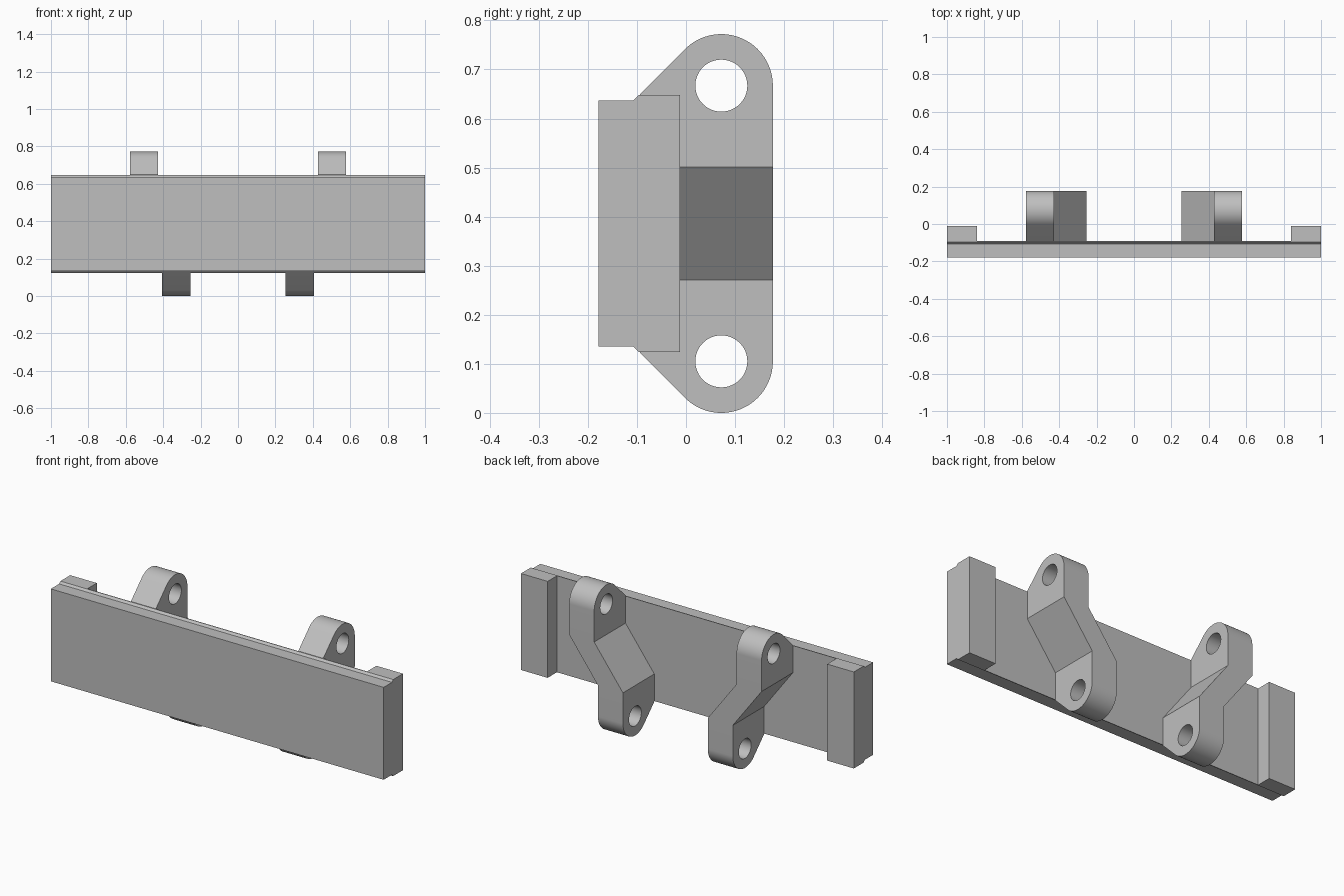
import bpy, bmesh, math
from mathutils import Matrix

cube = bpy.data.objects.get("Cube")
if cube:
    bpy.data.objects.remove(cube, do_unlink=True)

HEIGHT = 0.772
MID = HEIGHT / 2
EYE_Y, EYE_Z, EYE_R, HOLE_R = 0.072, 0.667, 0.105, 0.053
PLATE_BACK = -0.092

grey = bpy.data.materials.new("plain grey")
grey.use_nodes = True
grey.diffuse_color = (0.52, 0.52, 0.52, 1)
grey.node_tree.nodes["Principled BSDF"].inputs["Base Color"].default_value = (0.52, 0.52, 0.52, 1)


def add_object(name, bm):
    bmesh.ops.recalc_face_normals(bm, faces=bm.faces)
    mesh = bpy.data.meshes.new(name)
    bm.to_mesh(mesh)
    bm.free()
    mesh.materials.append(grey)
    obj = bpy.data.objects.new(name, mesh)
    bpy.context.collection.objects.link(obj)
    return obj


def select_only(obj):
    bpy.ops.object.select_all(action='DESELECT')
    obj.select_set(True)
    bpy.context.view_layer.objects.active = obj


def prism(upper_half, x0, x1):
    """Extrude along x an outline of (y, z) points mirrored about mid height."""
    outline = upper_half + [(y, HEIGHT - z) for y, z in reversed(upper_half)]
    bm = bmesh.new()
    face = bm.faces.new([bm.verts.new((x0, y, z)) for y, z in outline])
    new = bmesh.ops.extrude_face_region(bm, geom=[face])["geom"]
    verts = [v for v in new if isinstance(v, bmesh.types.BMVert)]
    bmesh.ops.translate(bm, verts=verts, vec=(x1 - x0, 0, 0))
    return bm


# Front plate with chamfered rear lip
add_object("front_plate", prism(
    [(-0.178, 0.637), (-0.107, 0.637), (-0.096, 0.648), (PLATE_BACK, 0.648)], -1, 1))

# Raised blocks at both ends
for side, label in ((1, "left"), (-1, "right")):
    add_object(label + "_end_block", prism(
        [(PLATE_BACK, 0.648), (-0.012, 0.648)], side * 0.84, side))

# Bracket outline: sloped web running tangent into a rounded eye
root_y = -0.094
slope_z = EYE_Z + EYE_R * math.sqrt(2) + root_y - EYE_Y
bracket_outline = [(root_y, slope_z)]
for i in range(37):
    a = math.radians(135 * (1 - i / 36))
    bracket_outline.append((EYE_Y + EYE_R * math.cos(a), EYE_Z + EYE_R * math.sin(a)))

BEND_LOW, BEND_HIGH = 0.271, 0.501


def make_bracket(label, side):
    bm = prism(bracket_outline, 0, 0.15)
    for z in (BEND_LOW, BEND_HIGH):
        bmesh.ops.bisect_plane(bm, geom=bm.verts[:] + bm.edges[:] + bm.faces[:],
                               plane_co=(0, 0, z), plane_no=(0, 0, 1))
    obj = add_object(label + "_bracket", bm)

    # Pin holes through both eyes
    cut = bmesh.new()
    for z in (EYE_Z, HEIGHT - EYE_Z):
        bmesh.ops.create_cone(
            cut, cap_ends=True, segments=48, radius1=HOLE_R, radius2=HOLE_R, depth=0.6,
            matrix=Matrix.Translation((0.075, EYE_Y, z)) @ Matrix.Rotation(math.pi / 2, 4, 'Y'))
    cutter = add_object("pin_hole_cutter", cut)
    cutter.hide_render = True
    mod = obj.modifiers.new("pin_holes", 'BOOLEAN')
    mod.operation, mod.solver, mod.object = 'DIFFERENCE', 'EXACT', cutter
    select_only(obj)
    bpy.ops.object.modifier_apply(modifier=mod.name)
    bpy.data.objects.remove(cutter, do_unlink=True)

    # Lean the middle so the upper eye sits further outward
    bm = bmesh.new()
    bm.from_mesh(obj.data)
    for v in bm.verts:
        t = min(1, max(0, (v.co.z - BEND_LOW) / (BEND_HIGH - BEND_LOW)))
        v.co.x = side * (v.co.x + 0.255 + 0.173 * t)
    bmesh.ops.recalc_face_normals(bm, faces=bm.faces)
    bm.to_mesh(obj.data)
    bm.free()
    bpy.ops.object.shade_smooth_by_angle(angle=math.radians(25))


make_bracket("left", 1)
make_bracket("right", -1)
